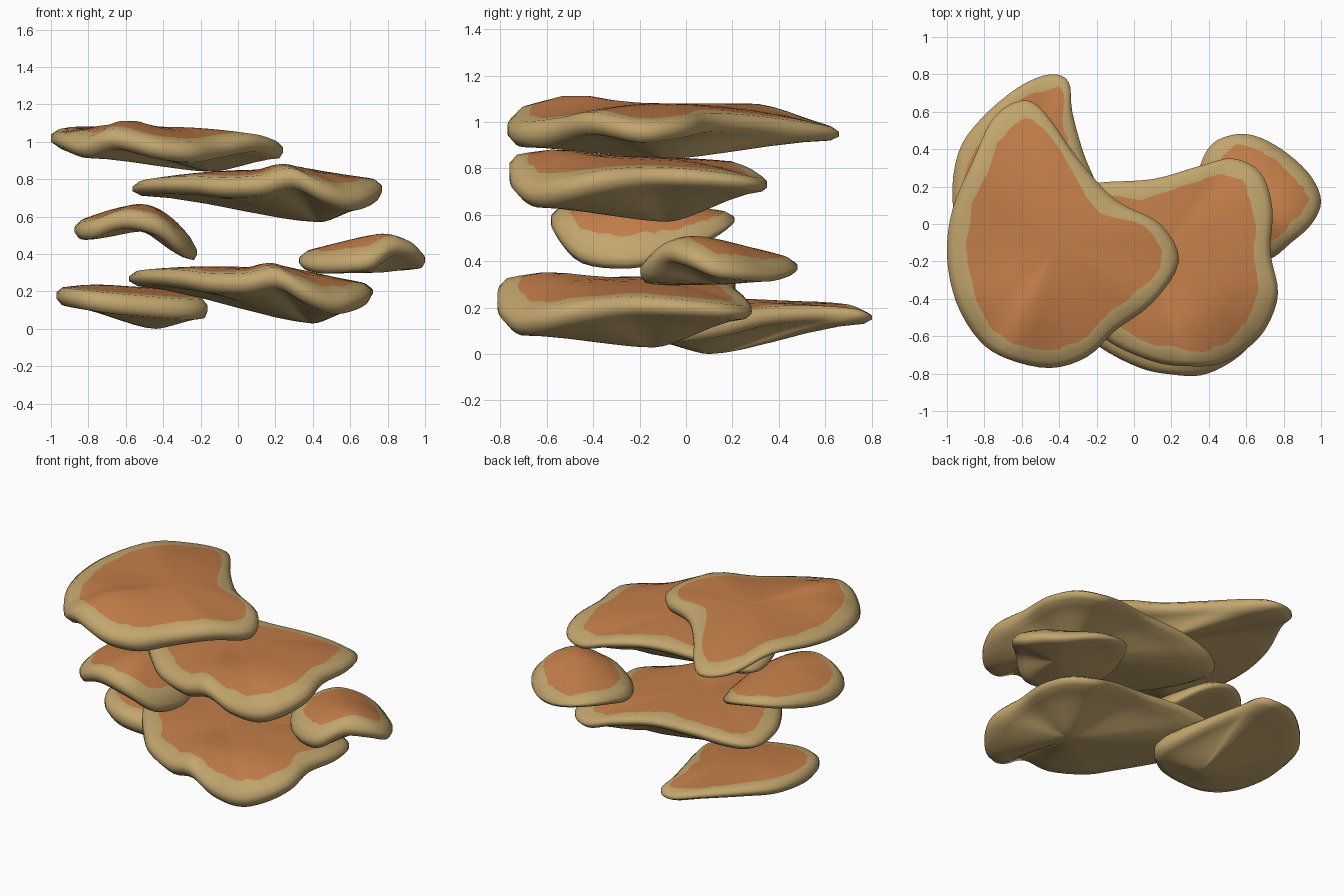
import bpy
import bmesh
import math
import random
from mathutils import Matrix, Vector

random.seed(4)
cube = bpy.data.objects.get("Cube")
if cube:
    bpy.data.objects.remove(cube, do_unlink=True)


def material(name, colour):
    mat = bpy.data.materials.new(name)
    mat.use_nodes = True
    mat.diffuse_color = colour
    mat.node_tree.nodes["Principled BSDF"].inputs["Base Color"].default_value = colour
    return mat


CAP = material("cap orange brown", (0.55, 0.21, 0.068, 1))
RIM = material("rim tan", (0.54, 0.38, 0.155, 1))


def smooth_loop(points, steps=4):
    """Closed Catmull-Rom curve through the rim points."""
    pts = [Vector(p) for p in points]
    loop = []
    for i in range(len(pts)):
        a, b, c, d = (pts[(i + k - 1) % len(pts)] for k in range(4))
        for s in range(steps):
            t = s / steps
            loop.append(0.5 * (2 * b + (c - a) * t + (2 * a - 5 * b + 4 * c - d) * t ** 2
                               + (3 * b - a - 3 * c + d) * t ** 3))
    return loop


def shelf(name, rim, top, under, crest, thick=0.05, band=0.1, matrix=None):
    """Lofts a bracket from a top centre, over a rounded rim, to an under centre."""
    loop = smooth_loop(rim)
    n = len(loop)
    top, under, crest = Vector(top), Vector(under), Vector(crest)
    bm = bmesh.new()

    # the rim thins towards the back
    front = min(p.y for p in loop)
    depth = max(p.y for p in loop) - front
    halves = [thick * (1.05 - 0.55 * (p.y - front) / depth) for p in loop]

    def lift(p):
        # local swelling of the upper surface
        return crest.z * math.exp(-((p.xy - crest.xy).length / 0.22) ** 2)

    def upper_ring(fractions):
        ring = []
        for p, f, h in zip(loop, fractions, halves):
            w = f ** 1.9
            q = top.lerp(p, f)
            q.z = top.z * (1 - w) + (p.z + h * 0.85) * w
            q.z += lift(q) * (1 - f ** 4)
            ring.append(bm.verts.new(q))
        return ring

    # upper surface out to an uneven colour boundary
    spans = [(p.xy - top.xy).length for p in loop]
    wobble = 0.0
    edge = []
    for span in spans:
        wobble = 0.6 * wobble + random.uniform(-0.012, 0.012)
        edge.append(1 - (band + wobble) / span)
    rings = [upper_ring([f * k for f in edge]) for k in (0.2, 0.4, 0.6, 0.8, 1)]
    cap_rings = len(rings) - 1
    # rounded rim
    rings.append(upper_ring([1 - 0.035 / span for span in spans]))
    for k in (0.3, -0.45):
        rings.append([bm.verts.new(p + Vector((0, 0, h * k))) for p, h in zip(loop, halves)])
    # underside with a broad bulge
    for t in (0.95, 0.8, 0.6, 0.4, 0.2, 0.1):
        ring = []
        for p, h in zip(loop, halves):
            w = 1 - (1 - t ** 1.6) ** 2
            q = under.lerp(p, t)
            q.z = under.z * (1 - w) + (p.z - h * 1.15) * w
            ring.append(bm.verts.new(q))
        rings.append(ring)

    def face(verts, is_cap):
        f = bm.faces.new(verts)
        f.material_index = 0 if is_cap else 1
        f.smooth = True

    start = bm.verts.new(top + Vector((0, 0, lift(top))))
    end = bm.verts.new(under)
    for i in range(n):
        j = (i + 1) % n
        face((start, rings[0][i], rings[0][j]), True)
        face((end, rings[-1][j], rings[-1][i]), False)
        for k in range(len(rings) - 1):
            a, b = rings[k], rings[k + 1]
            face((a[i], b[i], b[j], a[j]), k < cap_rings)
    if matrix:
        bm.transform(matrix)
    bmesh.ops.recalc_face_normals(bm, faces=bm.faces)
    mesh = bpy.data.meshes.new(name)
    bm.to_mesh(mesh)
    bm.free()
    mesh.materials.append(CAP)
    mesh.materials.append(RIM)
    obj = bpy.data.objects.new(name, mesh)
    bpy.context.collection.objects.link(obj)


# Uppermost shelf
shelf("top_shelf", [
    (.24, -.2, .96), (.14, 0, .98), (-.1, .13, 1), (-.3, .35, .99),
    (-.48, .6, .96), (-.6, .66, .95), (-.75, .57, .98), (-.86, .34, 1.05),
    (-.97, .08, 1.04), (-1, -.17, 1.02), (-.95, -.42, 1), (-.83, -.62, .97),
    (-.68, -.72, 1.02), (-.45, -.77, .97), (-.25, -.71, .95), (-.1, -.57, .97),
    (.1, -.42, 1)],
    top=(-.4, -.1, 1.08), under=(-.14, -.1, .84), crest=(-.67, -.5, .06))

# Two broad shelves share one outline, the lower one turned and tipped a little
broad = [
    (.77, -.37, .75), (.73, -.15, .77), (.74, .08, .76), (.68, .27, .74),
    (.53, .35, .73), (.35, .31, .77), (.1, .24, .8), (-.2, .22, .8),
    (-.45, .17, .77), (-.56, .06, .75), (-.53, -.15, .76), (-.42, -.34, .77),
    (-.25, -.53, .77), (-.1, -.65, .76), (.12, -.74, .77), (.29, -.76, .81),
    (.45, -.75, .74), (.6, -.67, .69), (.71, -.55, .71)]
turn = (Matrix.Translation((.06, -.23, -.515)) @ Matrix.Rotation(math.radians(-5), 4, 'Z')
        @ Matrix.Translation((-.1, .2, .75)) @ Matrix.Rotation(math.radians(3.5), 4, 'Y')
        @ Matrix.Translation((-.1, 0, -.75)) @ Matrix.Translation((.1, 0, 0)))
for label, matrix in (("upper_broad_shelf", None), ("lower_broad_shelf", turn)):
    shelf(label, broad, top=(.1, -.2, .85), under=(.44, -.08, .57),
          crest=(.38, -.55, .06), matrix=matrix)

# Small curled shelf under the top one
shelf("curled_shelf", [
    (-.22, -.25, .41), (-.25, -.08, .44), (-.33, .08, .5), (-.45, .19, .56),
    (-.6, .2, .59), (-.75, .1, .58), (-.85, -.1, .55), (-.87, -.32, .53),
    (-.8, -.5, .53), (-.62, -.57, .59), (-.42, -.57, .55), (-.28, -.46, .44)],
    top=(-.51, -.2, .65), under=(-.52, -.2, .52), crest=(-.5, -.35, .02),
    thick=.045, band=.055)

# Small shelf on the outer side
shelf("side_shelf", [
    (1, .12, .37), (.95, .25, .35), (.83, .37, .34), (.68, .46, .36),
    (.55, .48, .38), (.42, .43, .4), (.35, .3, .39), (.33, .12, .36),
    (.42, -.05, .34), (.58, -.17, .35), (.72, -.19, .37), (.84, -.1, .44),
    (.95, 0, .42)],
    top=(.7, .12, .47), under=(.74, .15, .3), crest=(.8, .02, .04),
    thick=.04, band=.075)

# Lowest shelf at the back
shelf("base_shelf", [
    (-.17, 0, .11), (-.19, .18, .13), (-.27, .38, .17), (-.33, .6, .18),
    (-.35, .76, .17), (-.45, .8, .16), (-.62, .73, .19), (-.82, .56, .2),
    (-.94, .38, .19), (-.97, .12, .18), (-.9, -.1, .17), (-.75, -.2, .15),
    (-.55, -.2, .13), (-.3, -.13, .11)],
    top=(-.52, .32, .22), under=(-.44, .1, 0), crest=(-.8, .25, .02), band=.075)
